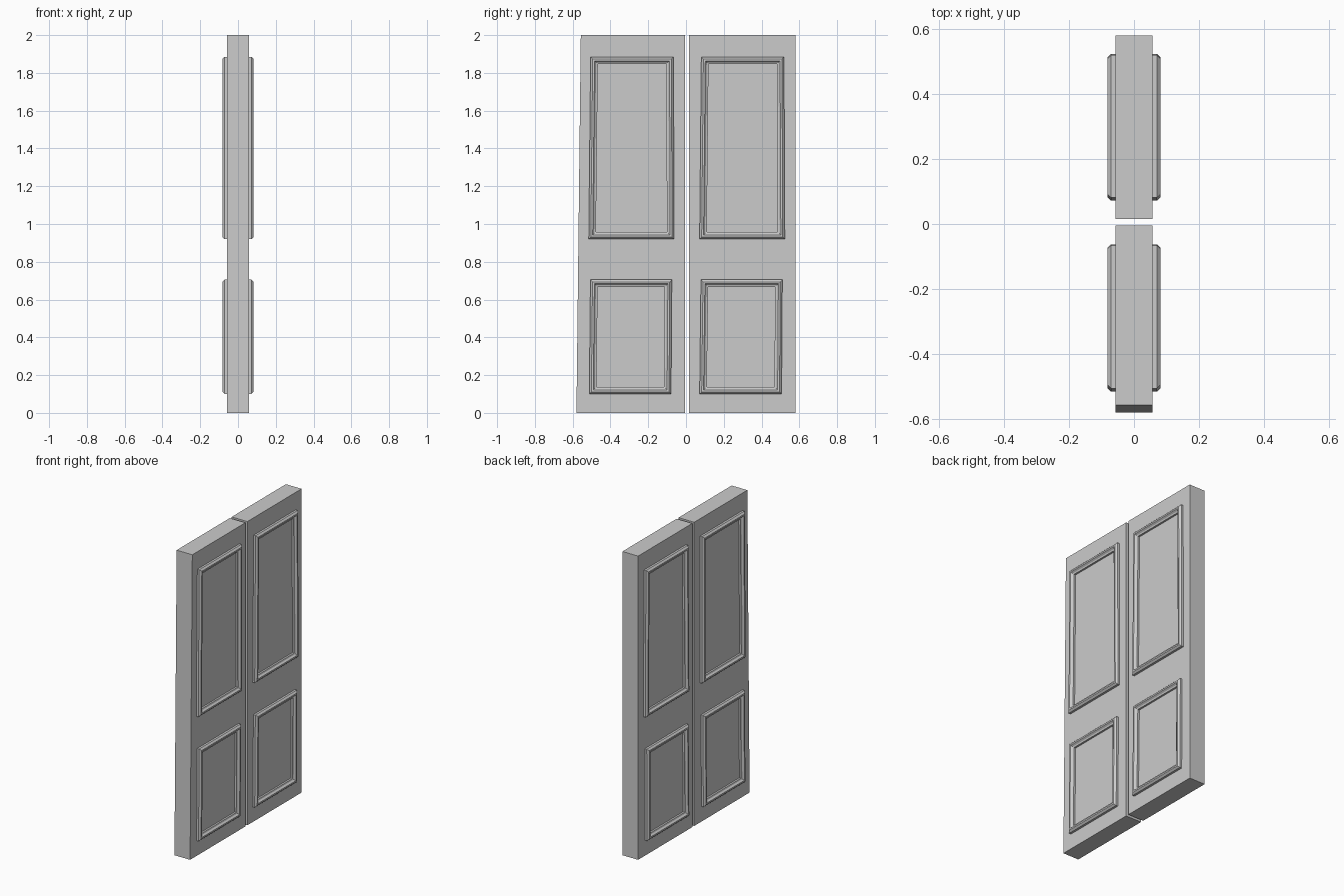
import bpy

if "Cube" in bpy.data.objects:
    bpy.data.objects.remove(bpy.data.objects["Cube"])

HALF = 0.057  # half thickness of the door leaves


def make_object(name, verts, faces):
    mesh = bpy.data.meshes.new(name)
    mesh.from_pydata(verts, [], faces)
    mesh.update()
    obj = bpy.data.objects.new(name, mesh)
    bpy.context.collection.objects.link(obj)
    return obj


def door_leaf(name, corners):
    # slab extruded along x from a (y, z) outline, counter-clockwise from +x
    verts = [(x, y, z) for x in (-HALF, HALF) for y, z in corners]
    faces = [(3, 2, 1, 0), (4, 5, 6, 7)]
    faces += [(i, (i + 1) % 4, 4 + (i + 1) % 4, 4 + i) for i in range(4)]
    make_object(name, verts, faces)


# moulding cross-section: (distance inwards, height above the leaf)
PROFILE = [(0, -0.005), (0, 0.014), (0.011, 0.025), (0.021, 0.025),
           (0.029, 0.015), (0.038, 0.012), (0.038, -0.005)]
INWARD = [(1, 1), (-1, 1), (-1, -1), (1, -1)]


def moulding(name, corners):
    # mitred frame swept round the four corners
    n = len(PROFILE)
    verts = [(HALF + h, y + sy * d, z + sz * d)
             for (y, z), (sy, sz) in zip(corners, INWARD) for d, h in PROFILE]
    faces = []
    for c in range(4):
        a, b = c * n, ((c + 1) % 4) * n
        for i in range(n):
            j = (i + 1) % n
            faces.append((a + i, b + i, b + j, a + j))
    frame = make_object(name, verts, faces)
    # matching moulding on the other face of the leaf
    frame.modifiers.new("both_sides", 'MIRROR').use_axis = (True, False, False)


# door leaves, the left one slightly tapered
door_leaf("left_door", [(-0.58, 0), (-0.004, 0), (-0.004, 2), (-0.557, 2)])
door_leaf("right_door", [(0.016, 0), (0.58, 0), (0.58, 2), (0.016, 2)])

# panel mouldings: (y left bottom, y right bottom, y right top, y left top, z0, z1)
FRAMES = {
    "left_upper_moulding": (-0.515, -0.063, -0.066, -0.505, 0.92, 1.885),
    "left_lower_moulding": (-0.512, -0.079, -0.075, -0.506, 0.10, 0.705),
    "right_upper_moulding": (0.072, 0.523, 0.519, 0.081, 0.92, 1.885),
    "right_lower_moulding": (0.072, 0.506, 0.510, 0.079, 0.10, 0.705),
}
for name, (lb, rb, rt, lt, z0, z1) in FRAMES.items():
    moulding(name, [(lb, z0), (rb, z0), (rt, z1), (lt, z1)])
